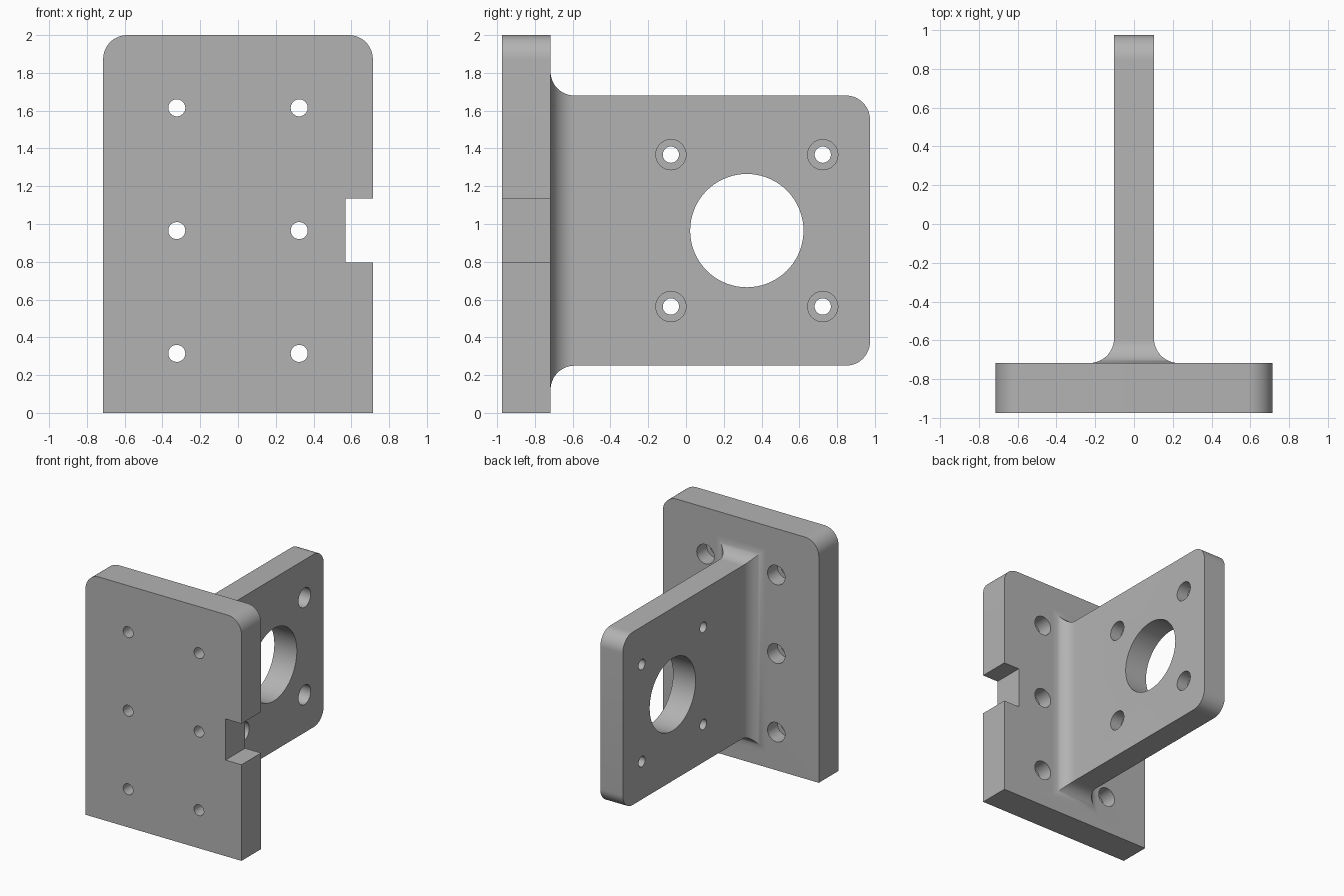
import bpy, bmesh
from math import sin, cos, pi
from mathutils import Matrix

if "Cube" in bpy.data.objects:
    bpy.data.objects.remove(bpy.data.objects["Cube"])

grey = bpy.data.materials.new("machined grey")
grey.use_nodes = True
COLOR = (0.45, 0.45, 0.45, 1)
grey.diffuse_color = COLOR
grey.node_tree.nodes["Principled BSDF"].inputs["Base Color"].default_value = COLOR

FRONT, BACK, END = -0.974, -0.717, 0.974   # plate faces and web end along y
MID, R, STEPS = 0.965, 0.127, 12           # web centre height, corner radius
PLATE_W, HALF_T, HALF_H = 0.714, 0.103, 0.715


def finish(bm, name):
    bmesh.ops.recalc_face_normals(bm, faces=bm.faces)
    mesh = bpy.data.meshes.new(name)
    bm.to_mesh(mesh)
    bm.free()
    mesh.materials.append(grey)
    obj = bpy.data.objects.new(name, mesh)
    bpy.context.collection.objects.link(obj)
    return obj


def loft(name, rings):
    """Closed solid through rings of equal point count."""
    bm = bmesh.new()
    loops = [[bm.verts.new(p) for p in ring] for ring in rings]
    for a, b in zip(loops, loops[1:]):
        for i in range(len(a)):
            j = (i + 1) % len(a)
            bm.faces.new((a[i], a[j], b[j], b[i]))
    bm.faces.new(loops[0])
    bm.faces.new(loops[-1])
    return finish(bm, name)


def drill(center, radius, depth, axis, sides=40):
    """Cylindrical cutter along x or y."""
    bm = bmesh.new()
    turn = Matrix.Rotation(pi / 2, 4, "Y" if axis == "x" else "X")
    bmesh.ops.create_cone(bm, cap_ends=True, segments=sides, radius1=radius, radius2=radius,
                          depth=depth, matrix=Matrix.Translation(center) @ turn)
    return finish(bm, "cutter")


def combine(target, tool, operation):
    mod = target.modifiers.new(operation.lower(), "BOOLEAN")
    mod.operation, mod.solver, mod.object = operation, "EXACT", tool
    bpy.context.view_layer.objects.active = target
    bpy.ops.object.modifier_apply(modifier=mod.name)
    bpy.data.objects.remove(tool)


# Mounting plate with rounded top corners
arc = [i / STEPS * pi / 2 for i in range(STEPS + 1)]
right = [(PLATE_W, 0)] + [(PLATE_W - R + R * cos(a), 2 - R + R * sin(a)) for a in arc]
outline = right + [(-x, z) for x, z in reversed(right)]
bracket = loft("bracket", [[(x, y, z) for x, z in outline] for y in (FRONT, BACK)])

# Web: flared fillet at the plate, rounded corners at the far end
stations = [(BACK - 0.05, HALF_T + R, HALF_H + R)]
for a in reversed(arc):
    flare = R - R * cos(a)
    stations.append((BACK + R - R * sin(a), HALF_T + flare, HALF_H + flare))
for a in arc:
    stations.append((END - R + R * sin(a), HALF_T, HALF_H - R + R * cos(a)))
web = loft("web", [[(sx * w, y, MID + sz * h) for sx, sz in ((-1, -1), (1, -1), (1, 1), (-1, 1))]
                   for y, w, h in stations])
combine(bracket, web, "UNION")

# Side notch in the plate
bm = bmesh.new()
bmesh.ops.create_cube(bm, matrix=Matrix.Translation((0.718, FRONT + 0.1, MID))
                      @ Matrix.Diagonal((0.3, 0.6, 0.34, 1)))
combine(bracket, finish(bm, "cutter"), "DIFFERENCE")

# Plate screw holes, counterbored from the back
for x in (-0.324, 0.324):
    for z in (MID - 0.65, MID, MID + 0.65):
        combine(bracket, drill((x, BACK - 0.1, z), 0.045, 0.5, "y"), "DIFFERENCE")
        combine(bracket, drill((x, BACK, z), 0.08, 0.26, "y"), "DIFFERENCE")

# Web bore and screw holes, counterbored from the left side
BORE_Y = 0.322
combine(bracket, drill((0, BORE_Y, MID), 0.3, 0.6, "x", 72), "DIFFERENCE")
for dy in (-0.402, 0.402):
    for dz in (-0.402, 0.402):
        center = (0, BORE_Y + dy, MID + dz)
        combine(bracket, drill(center, 0.043, 0.6, "x"), "DIFFERENCE")
        combine(bracket, drill((HALF_T, *center[1:]), 0.08, 0.2, "x"), "DIFFERENCE")

bpy.ops.object.select_all(action="DESELECT")
bracket.select_set(True)
bpy.context.view_layer.objects.active = bracket
bpy.ops.object.shade_smooth_by_angle(angle=pi / 6)
